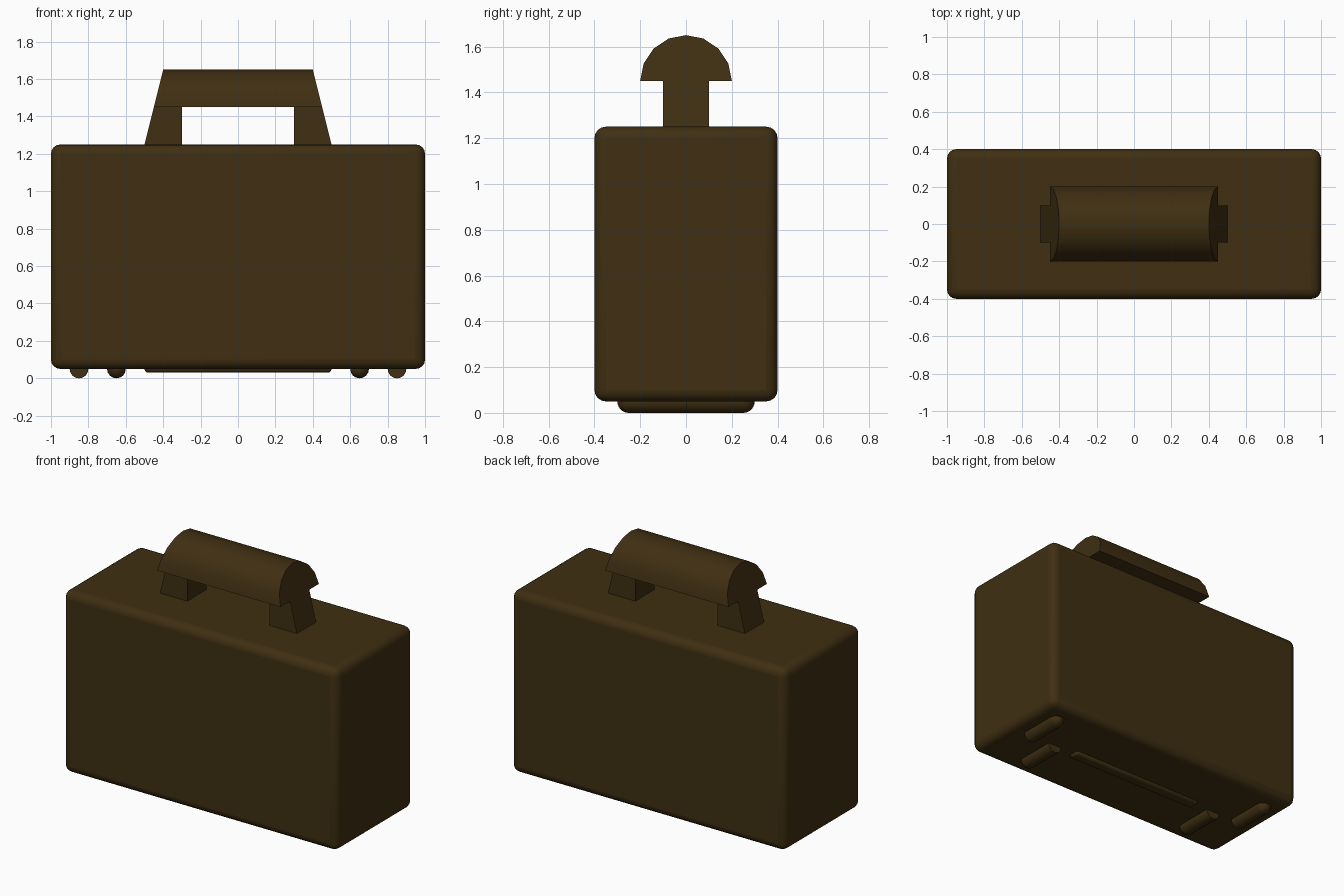
import bpy, bmesh
from math import pi, cos, sin, radians
from mathutils import Matrix

if "Cube" in bpy.data.objects:
    bpy.data.objects.remove(bpy.data.objects["Cube"])

leather = bpy.data.materials.new("dark_brown_leather")
leather.diffuse_color = (0.05, 0.028, 0.006, 1)
leather.use_nodes = True
leather.node_tree.nodes["Principled BSDF"].inputs["Base Color"].default_value = leather.diffuse_color


def finish(name, bm, bevel=0, segments=4):
    bmesh.ops.recalc_face_normals(bm, faces=bm.faces)
    mesh = bpy.data.meshes.new(name)
    bm.to_mesh(mesh)
    bm.free()
    obj = bpy.data.objects.new(name, mesh)
    bpy.context.collection.objects.link(obj)
    mesh.materials.append(leather)
    if bevel:
        mod = obj.modifiers.new("rounded_edges", 'BEVEL')
        mod.width, mod.segments = bevel, segments
    bpy.ops.object.select_all(action='DESELECT')
    obj.select_set(True)
    bpy.context.view_layer.objects.active = obj
    bpy.ops.object.shade_smooth_by_angle(angle=radians(30))
    return obj


def box(name, size, center, bevel, segments):
    bm = bmesh.new()
    bmesh.ops.create_cube(bm, size=1, matrix=Matrix.Translation(center) @ Matrix.Diagonal((*size, 1)))
    return finish(name, bm, bevel, segments)


def prism(name, loop_a, loop_b):
    bm = bmesh.new()
    a = [bm.verts.new(p) for p in loop_a]
    b = [bm.verts.new(p) for p in loop_b]
    bm.faces.new(a)
    bm.faces.new(b[::-1])
    for i in range(len(a)):
        j = (i + 1) % len(a)
        bm.faces.new((a[i], b[i], b[j], a[j]))
    return finish(name, bm)


def foot(name, x, side):
    # half capsule: flat end at y = 0, round end at y = 0.3
    bm = bmesh.new()
    bmesh.ops.create_uvsphere(bm, u_segments=16, v_segments=12, radius=0.05,
                              matrix=Matrix.Rotation(-pi / 2, 4, 'X'))
    bmesh.ops.delete(bm, geom=[v for v in bm.verts if v.co.y < -1e-4], context='VERTS')
    rim = [e for e in bm.edges if e.is_boundary]
    new = bmesh.ops.extrude_edge_only(bm, edges=rim)["geom"]
    for v in new:
        if isinstance(v, bmesh.types.BMVert):
            v.co.y = -0.25
    bmesh.ops.holes_fill(bm, edges=[e for e in bm.edges if e.is_boundary], sides=0)
    turn = Matrix.Rotation(0 if side > 0 else pi, 4, 'Z')
    bm.transform(Matrix.Translation((x, 0, 0.05)) @ turn @ Matrix.Translation((0, 0.25, 0)))
    return finish(name, bm)


# Case body
box("case_body", (2, 0.8, 1.2), (0, 0, 0.65), 0.05, 4)

# Handle posts with sloping outer faces
for s, label in ((-1, "left"), (1, "right")):
    outline = [(0.3, 1.25), (0.5, 1.25), (0.45, 1.45), (0.3, 1.45)]
    prism(label + "_handle_post",
          [(s * x, -0.1, z) for x, z in outline],
          [(s * x, 0.1, z) for x, z in outline])

# Half-round grip with slanted ends
arc = [(0.2 * cos(pi * i / 8), 0.2 * sin(pi * i / 8)) for i in range(9)]
prism("handle_grip",
      [(-0.45 + 0.25 * h, y, 1.45 + h) for y, h in arc],
      [(0.45 - 0.25 * h, y, 1.45 + h) for y, h in arc])

# Feet: outer pair towards the back, inner pair towards the front
for s, label in ((-1, "left"), (1, "right")):
    foot(label + "_outer_foot", s * 0.85, 1)
    foot(label + "_inner_foot", s * 0.65, -1)

# Low bar under the middle
box("bottom_bar", (1, 0.08, 0.06), (0, 0, 0.06), 0.02, 3)
